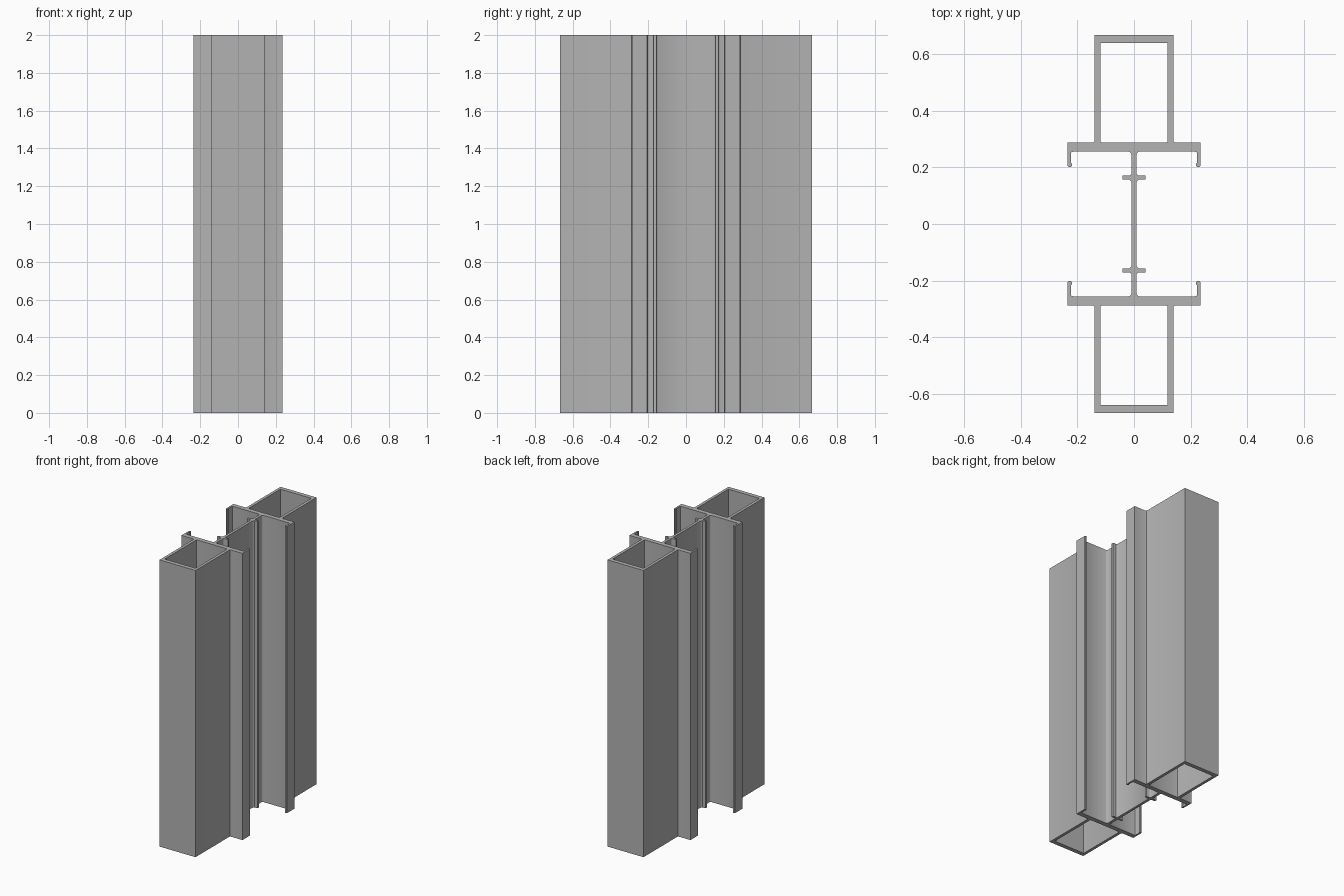
import bpy
import bmesh

cube = bpy.data.objects.get("Cube")
if cube:
    bpy.data.objects.remove(cube, do_unlink=True)

HEIGHT = 2.0

metal = bpy.data.materials.new("grey aluminium")
metal.use_nodes = True
colour = (0.45, 0.45, 0.45, 1)
metal.diffuse_color = colour
metal.node_tree.nodes["Principled BSDF"].inputs["Base Color"].default_value = colour

# One quarter of the outer outline: web, fin, flange, hooked lip, box wall
quarter = [
    (0.009, 0.149), (0.012, 0.153), (0.016, 0.157), (0.041, 0.157),
    (0.041, 0.171), (0.016, 0.171), (0.012, 0.173), (0.009, 0.178),
    (0.009, 0.247), (0.012, 0.252), (0.018, 0.255),
    (0.215, 0.255), (0.221, 0.253), (0.223, 0.247), (0.223, 0.216),
    (0.219, 0.212), (0.219, 0.206), (0.223, 0.202), (0.231, 0.202),
    (0.235, 0.206), (0.235, 0.287), (0.147, 0.287), (0.141, 0.289),
    (0.139, 0.295), (0.139, 0.667),
]
# Right half of a box hollow, with filleted corners at the flange
hollow = [(0.111, 0.287), (0.117, 0.289), (0.119, 0.295), (0.119, 0.638)]


def mirror_x(points):
    """Close a half outline with its mirror image across x = 0."""
    return points + [(-x, y) for x, y in reversed(points)]


def flip_y(points):
    return [(x, -y) for x, y in points]


# Full cross-section: outer outline plus the two hollows
half = flip_y(quarter)[::-1] + quarter
loops = [mirror_x(half), mirror_x(hollow), mirror_x(flip_y(hollow))]

bm = bmesh.new()
for loop in loops:
    verts = [bm.verts.new((x, y, 0)) for x, y in loop]
    for a, b in zip(verts, verts[1:] + verts[:1]):
        bm.edges.new((a, b))
bmesh.ops.triangle_fill(bm, edges=bm.edges[:], use_beauty=True)

# Extrude the section to full height
result = bmesh.ops.extrude_face_region(bm, geom=bm.faces[:], use_keep_orig=True)
top = [v for v in result["geom"] if isinstance(v, bmesh.types.BMVert)]
bmesh.ops.translate(bm, verts=top, vec=(0, 0, HEIGHT))
bmesh.ops.recalc_face_normals(bm, faces=bm.faces[:])

mesh = bpy.data.meshes.new("window_frame_profile")
bm.to_mesh(mesh)
bm.free()
mesh.materials.append(metal)
profile = bpy.data.objects.new("window_frame_profile", mesh)
bpy.context.collection.objects.link(profile)

# Smooth only the small fillets
bpy.context.view_layer.objects.active = profile
profile.select_set(True)
bpy.ops.object.shade_smooth_by_angle(angle=0.7)
